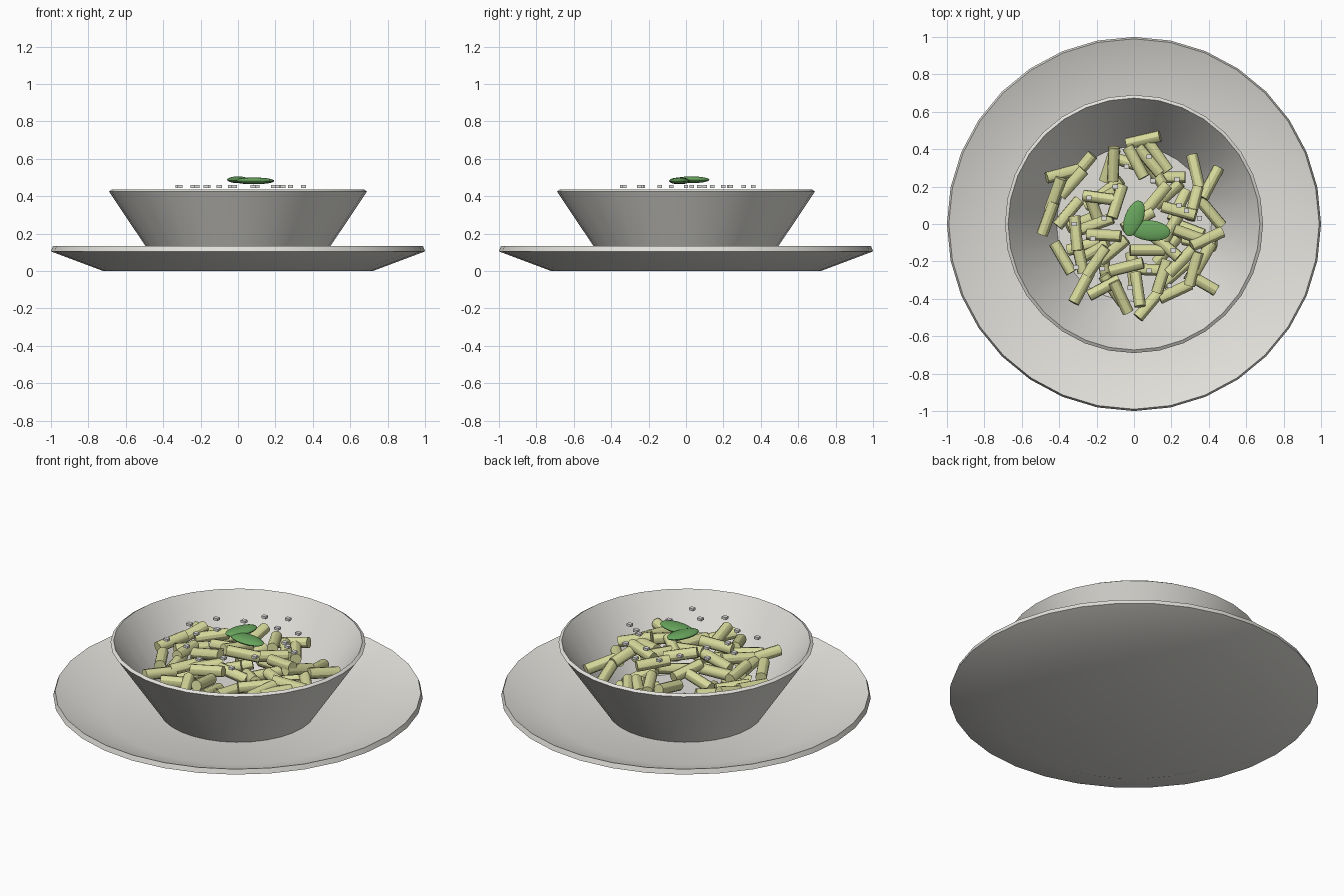
import bpy, bmesh, math, random
from mathutils import Matrix, Vector, Euler

if "Cube" in bpy.data.objects:
    bpy.data.objects.remove(bpy.data.objects["Cube"])

random.seed(7)
SIDES = 32


def material(name, rgb):
    m = bpy.data.materials.new(name)
    m.diffuse_color = (*rgb, 1)
    m.use_nodes = True
    m.node_tree.nodes["Principled BSDF"].inputs["Base Color"].default_value = m.diffuse_color
    return m


china = material("white china", (0.76, 0.75, 0.71))
pasta_mat = material("pale green pasta", (0.68, 0.70, 0.33))
leaf_mat = material("leaf green", (0.14, 0.38, 0.11))
cheese_mat = material("cheese white", (0.76, 0.76, 0.75))


def finish(bm, name, mat, smooth=True):
    bmesh.ops.recalc_face_normals(bm, faces=bm.faces)
    mesh = bpy.data.meshes.new(name)
    bm.to_mesh(mesh)
    bm.free()
    mesh.materials.append(mat)
    if smooth:
        mesh.shade_smooth()
        mesh.set_sharp_from_angle(angle=math.radians(30))
    ob = bpy.data.objects.new(name, mesh)
    bpy.context.collection.objects.link(ob)
    return ob


def lathe(name, profile, mat):
    """Spin an (r, z) profile that starts and ends on the axis."""
    bm = bmesh.new()
    verts = [bm.verts.new((r, 0, z)) for r, z in profile]
    edges = [bm.edges.new(p) for p in zip(verts, verts[1:])]
    bmesh.ops.spin(bm, geom=verts + edges, cent=(0, 0, 0), axis=(0, 0, 1),
                   angle=math.tau, steps=SIDES)
    bmesh.ops.remove_doubles(bm, verts=bm.verts, dist=1e-4)
    return finish(bm, name, mat)


# Plate and bowl: thin walled, straight sloped sides
lathe("plate", [(0, 0), (0.72, 0), (1.0, 0.105), (0.99, 0.133),
                (0.715, 0.03), (0, 0.03)], china)
lathe("bowl", [(0, 0.03), (0.425, 0.03), (0.69, 0.425), (0.673, 0.436),
               (0.414, 0.05), (0, 0.05)], china)

# Visible pasta tubes: x, y, heading in degrees
tubes = [
    (.05, .45, 13), (-.11, .32, 88), (.01, .33, -62), (.08, .34, -50),
    (.13, .36, -55), (.33, .28, -77), (.41, .22, 62), (-.28, .30, 50),
    (-.38, .27, 15), (-.33, .22, 48), (-.42, .16, 70), (-.46, .03, 70),
    (-.18, .14, -8), (-.09, .12, 72), (-.35, .06, 50), (-.31, -.05, -85),
    (-.16, -.06, -3), (-.20, .00, 20), (-.38, -.18, -60), (-.29, -.17, -78),
    (-.20, -.20, 55), (-.28, -.34, 62), (-.16, -.34, 28), (-.07, -.39, -65),
    (-.04, -.23, 14), (.02, -.35, -82), (.08, -.43, 50), (.15, -.28, 72),
    (.22, -.36, 25), (.36, -.31, -30), (.32, -.24, 75), (.37, -.18, 60),
    (.25, -.20, 45), (.39, -.08, 25), (.30, -.06, -20), (.41, .06, -50),
    (.32, .11, 75), (.24, .07, -15), (.12, .14, 50), (.20, -.02, 60),
    (.17, -.12, -40), (.07, -.14, 0), (-.11, -.14, 40), (.02, .02, 30),
]


def add_tube(bm, x, y, z, heading, tilt):
    rot = Euler((0, tilt, math.radians(heading))).to_matrix().to_4x4()
    mat = Matrix.Translation((x, y, z)) @ rot @ Matrix.Rotation(math.pi / 2, 4, 'Y')
    bmesh.ops.create_cone(bm, cap_ends=True, segments=12, radius1=0.031,
                          radius2=0.031, depth=0.185, matrix=mat)


bm = bmesh.new()
for x, y, heading in tubes:
    z = 0.375 - 0.2 * math.hypot(x, y) + random.uniform(-0.035, 0.025)
    add_tube(bm, x, y, z, heading, random.uniform(-0.25, 0.25))
# Lower layer, mostly hidden
for i in range(20):
    a = math.tau * i / 20 + random.uniform(-0.1, 0.1)
    r = random.uniform(0.22, 0.37)
    add_tube(bm, r * math.cos(a), r * math.sin(a), random.uniform(0.17, 0.24),
             random.uniform(0, 180), random.uniform(-0.3, 0.3))
finish(bm, "pasta_tubes", pasta_mat)

# Cheese crumbs floating level over the heap
crumbs = [
    (-.32, 0), (-.31, -.23), (-.24, .14), (-.22, -.08), (-.16, .03),
    (-.17, -.24), (-.10, .20), (-.04, .31), (.08, .36), (.10, .23),
    (.23, .24), (.28, .07), (.24, .10), (.35, .03), (-.02, -.34),
    (.08, -.25), (.19, -.33), (.21, -.14),
]
bm = bmesh.new()
for x, y in crumbs:
    bmesh.ops.create_cube(bm, size=1, matrix=Matrix.Translation((x, y, 0.452))
                          @ Matrix.Diagonal((0.028, 0.024, 0.014, 1)))
finish(bm, "cheese_crumbs", cheese_mat, smooth=False)


# Herb leaves: flattened ellipsoids
def leaf(name, loc, size, heading):
    bm = bmesh.new()
    bmesh.ops.create_uvsphere(bm, u_segments=20, v_segments=12, radius=1,
                              matrix=Matrix.Translation(loc)
                              @ Matrix.Rotation(math.radians(heading), 4, 'Z')
                              @ Matrix.Diagonal((*size, 1)))
    finish(bm, name, leaf_mat)


leaf("leaf_large", (0.085, -0.035, 0.482), (0.11, 0.055, 0.018), -6)
leaf("leaf_small", (0.0, 0.03, 0.488), (0.10, 0.05, 0.018), 70)
